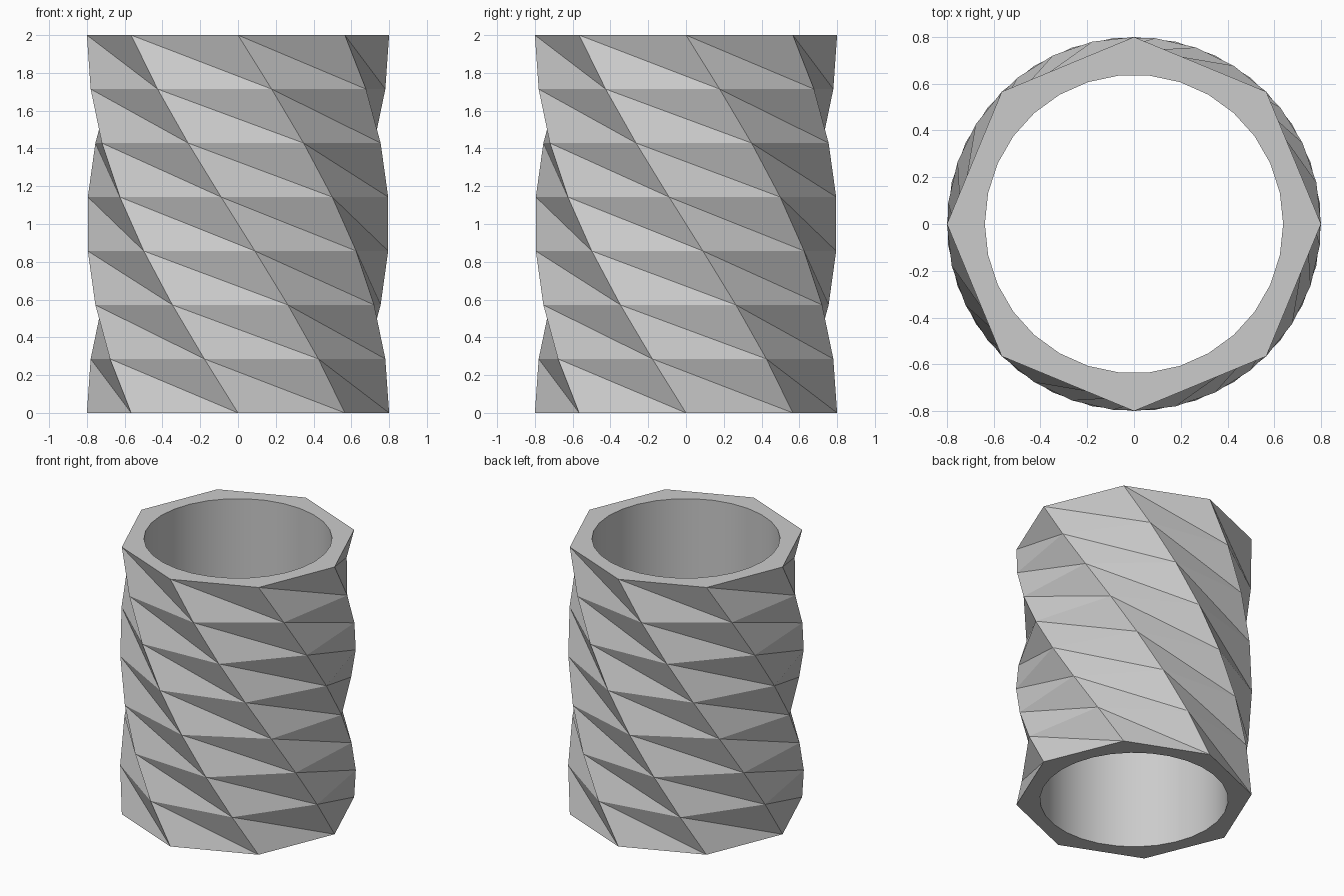
import bpy
import bmesh
from math import cos, sin, pi, radians

cube = bpy.data.objects.get("Cube")
if cube:
    bpy.data.objects.remove(cube, do_unlink=True)

HEIGHT = 2.0
SIDES, RADIUS = 8, 0.8
LAYERS, TWIST = 7, -pi / 2
BORE_SIDES, BORE_RADIUS = 30, 0.638


def ring(bm, count, radius, z, turn=0.0):
    """Vertices of a regular polygon at height z."""
    return [bm.verts.new((radius * cos(turn + 2 * pi * i / count),
                          radius * sin(turn + 2 * pi * i / count), z))
            for i in range(count)]


def loop_edges(bm, verts):
    return [bm.edges.get((a, b)) for a, b in zip(verts, verts[1:] + verts[:1])]


bm = bmesh.new()

# Twisted octagonal outer wall, each layer split along the valley diagonal
outer = [ring(bm, SIDES, RADIUS, HEIGHT * k / LAYERS, TWIST * k / LAYERS)
         for k in range(LAYERS + 1)]
for low, high in zip(outer, outer[1:]):
    for i in range(SIDES):
        j = (i + 1) % SIDES
        bm.faces.new((low[i], low[j], high[i]))
        bm.faces.new((low[j], high[j], high[i]))

# Round bore
bore = [ring(bm, BORE_SIDES, BORE_RADIUS, z) for z in (0, HEIGHT)]
for i in range(BORE_SIDES):
    j = (i + 1) % BORE_SIDES
    bm.faces.new((bore[0][j], bore[0][i], bore[1][i], bore[1][j]))

# Flat rims at the bottom and top
for rim, hole in ((outer[0], bore[0]), (outer[-1], bore[1])):
    bmesh.ops.triangle_fill(bm, use_beauty=True,
                            edges=loop_edges(bm, rim) + loop_edges(bm, hole))
bmesh.ops.recalc_face_normals(bm, faces=bm.faces[:])

mesh = bpy.data.meshes.new("twisted_sleeve")
bm.to_mesh(mesh)
bm.free()
sleeve = bpy.data.objects.new("twisted_sleeve", mesh)
bpy.context.collection.objects.link(sleeve)

# Plain grey material
grey = bpy.data.materials.new("light_grey")
grey.use_nodes = True
colour = (0.6, 0.6, 0.6, 1.0)
grey.diffuse_color = colour
grey.node_tree.nodes["Principled BSDF"].inputs["Base Color"].default_value = colour
mesh.materials.append(grey)

# Smooth bore, crisp facets outside
bpy.ops.object.select_all(action='DESELECT')
sleeve.select_set(True)
bpy.context.view_layer.objects.active = sleeve
bpy.ops.object.shade_smooth_by_angle(angle=radians(30))
